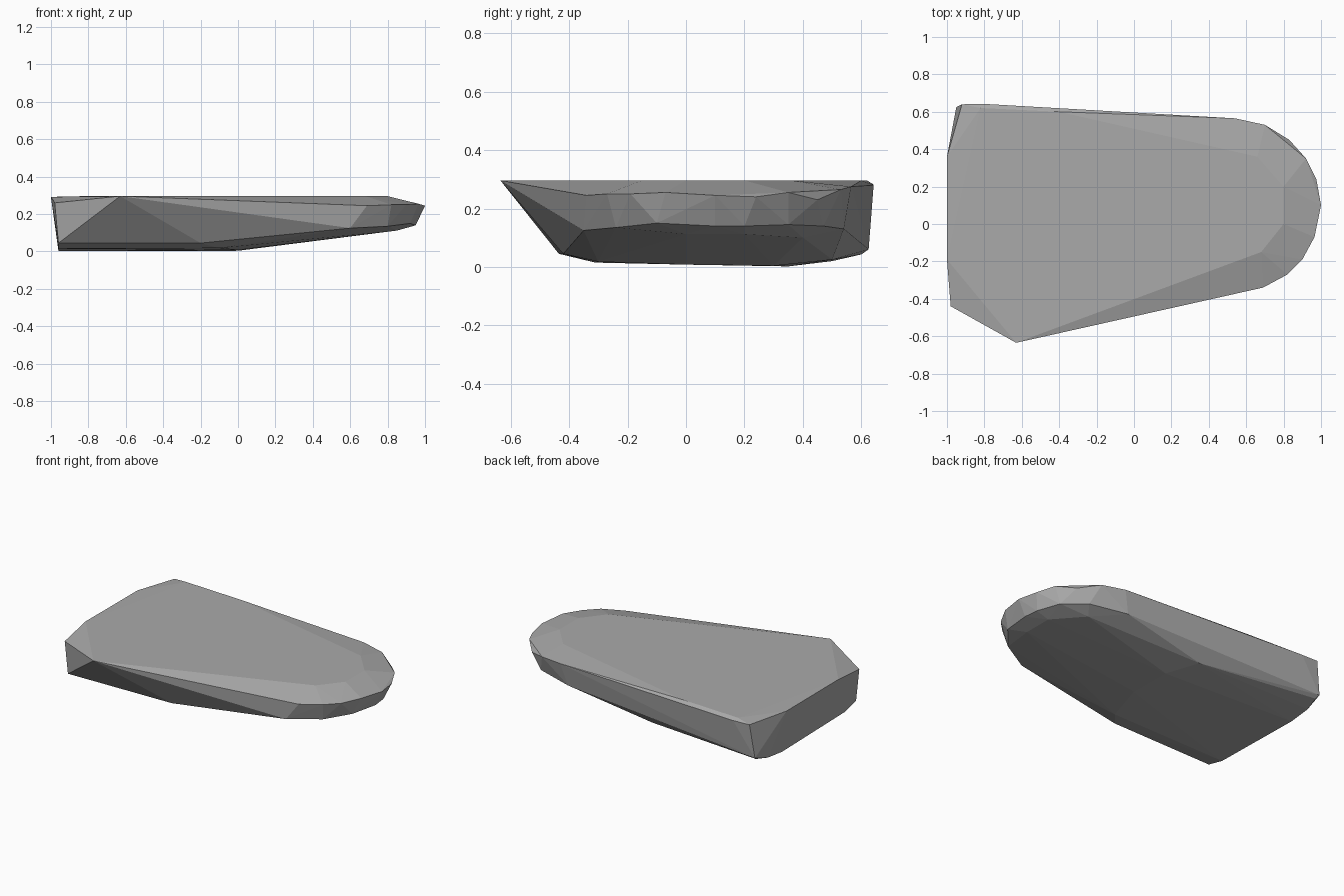
import bpy
import bmesh

cube = bpy.data.objects.get("Cube")
if cube:
    bpy.data.objects.remove(cube, do_unlink=True)

# Flat stone top
top = [(-1, -.19, .292), (-.63, -.635, .296), (.68, -.15, .296), (.8, 0, .296),
       (.8, .2, .296), (.66, .36, .296), (-.4, .6, .296), (-.82, .62, .296), (-1, .36, .29)]
# Upper rim around the rounded nose and square tail
rim = [(-.98, -.44, .26), (.69, -.34, .245), (.82, -.27, .25), (.9, -.19, .25),
       (.965, -.07, .255), (1, .1, .245), (.975, .24, .24), (.92, .35, .255),
       (.83, .45, .23), (.7, .53, .265), (.54, .565, .275), (-.8, .642, .28), (-.92, .64, .283)]
# Lower rim where the walls turn under
lower = [(-.96, -.435, .045), (-.2, -.42, .045), (.28, -.37, .1), (.6, -.35, .125),
         (.8, -.24, .135), (.92, -.1, .15), (.95, .1, .14), (.94, .2, .14),
         (.88, .35, .145), (.75, .47, .14), (.5, .54, .13), (-.95, .625, .06)]
# Underside, sloping up towards the nose
base = [(-.96, -.31, .015), (-.96, .35, .002), (-.96, .5, .02), (-.94, .6, .043),
        (-.1, -.3, .018), (0, 0, .008), (0, .3, .004), (-.1, .5, .025),
        (.85, 0, .112), (.85, .2, .112), (.7, .4, .1)]

# The stone is the convex shell around the rings
bm = bmesh.new()
for ring in (top, rim, lower, base):
    for point in ring:
        bm.verts.new(point)
hull = bmesh.ops.convex_hull(bm, input=bm.verts)
loose = {g for g in hull["geom_interior"] + hull["geom_unused"]
         if isinstance(g, bmesh.types.BMVert)}
bmesh.ops.delete(bm, geom=list(loose), context="VERTS")
bmesh.ops.recalc_face_normals(bm, faces=bm.faces)

mesh = bpy.data.meshes.new("flat_stone")
bm.to_mesh(mesh)
bm.free()
stone = bpy.data.objects.new("flat_stone", mesh)
bpy.context.collection.objects.link(stone)

# Plain grey stone colour
grey = bpy.data.materials.new("stone_grey")
grey.use_nodes = True
colour = (.4, .4, .4, 1)
grey.diffuse_color = colour
grey.node_tree.nodes["Principled BSDF"].inputs["Base Color"].default_value = colour
mesh.materials.append(grey)
